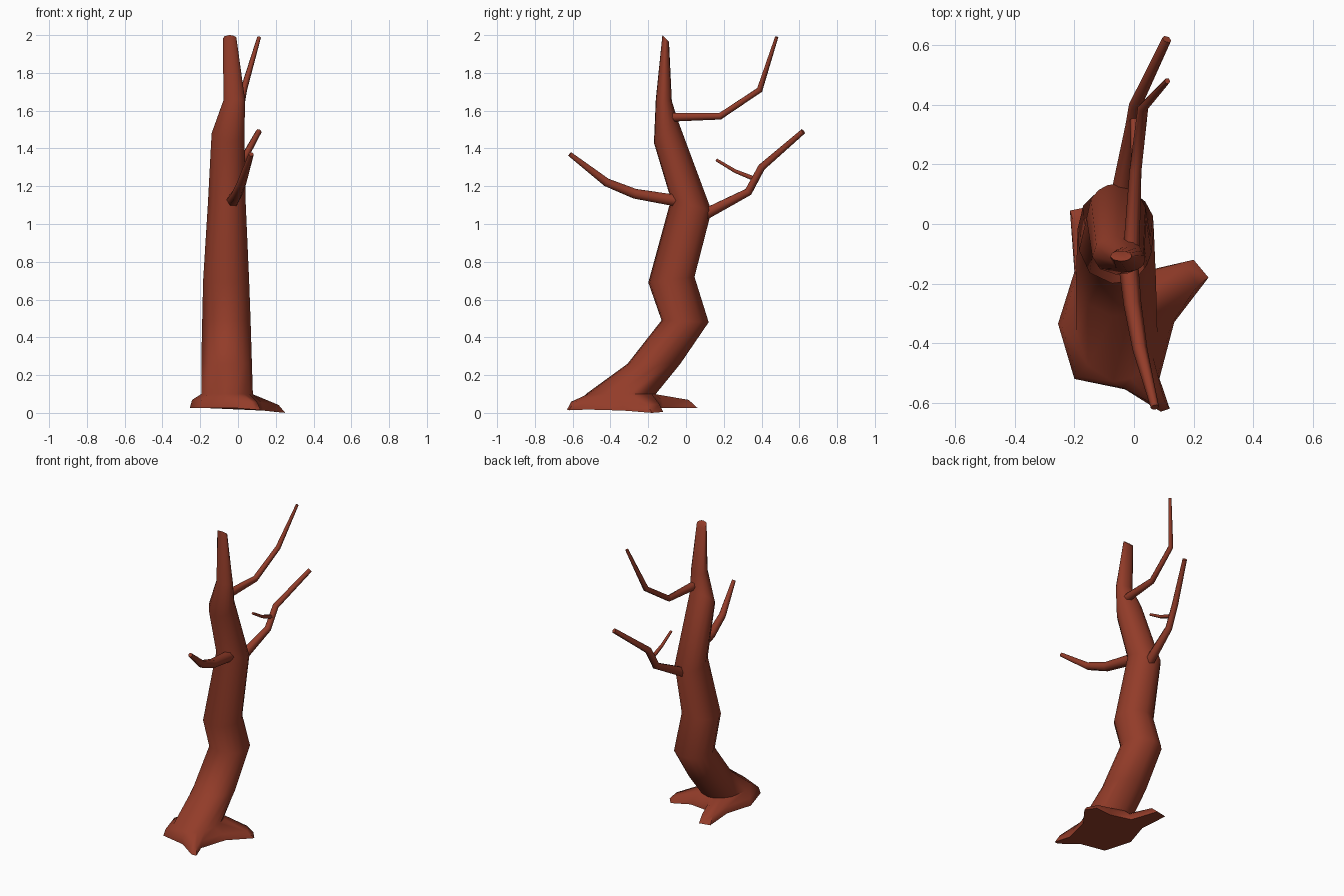
import bpy
import bmesh
from math import sin, cos, pi, radians
from mathutils import Vector

cube = bpy.data.objects.get("Cube")
if cube:
    bpy.data.objects.remove(cube, do_unlink=True)

# Bark material
bark = bpy.data.materials.new("red_brown_bark")
bark.use_nodes = True
colour = (0.29, 0.045, 0.022, 1)
bark.diffuse_color = colour
shader = bark.node_tree.nodes["Principled BSDF"]
shader.inputs["Base Color"].default_value = colour
shader.inputs["Roughness"].default_value = 0.9


def loft(name, rings):
    """Skin a closed tube through rings that share one point count."""
    bm = bmesh.new()
    loops = [[bm.verts.new(point) for point in ring] for ring in rings]
    count = len(loops[0])
    for low, high in zip(loops, loops[1:]):
        for i in range(count):
            j = (i + 1) % count
            bm.faces.new((low[i], low[j], high[j], high[i]))
    bm.faces.new(loops[0][::-1])
    bm.faces.new(loops[-1])
    bmesh.ops.recalc_face_normals(bm, faces=bm.faces)
    mesh = bpy.data.meshes.new(name)
    bm.to_mesh(mesh)
    bm.free()
    mesh.materials.append(bark)
    obj = bpy.data.objects.new(name, mesh)
    bpy.context.collection.objects.link(obj)
    bpy.ops.object.select_all(action="DESELECT")
    obj.select_set(True)
    bpy.context.view_layer.objects.active = obj
    bpy.ops.object.shade_smooth_by_angle(angle=radians(65))
    return obj


def trunk_ring(front_y, front_z, back_y, back_z, left_x, right_x):
    """Tilted ellipse spanning a front point, a back point and a width."""
    front = Vector((0, front_y, front_z))
    back = Vector((0, back_y, back_z))
    middle = (front + back) / 2 + Vector(((left_x + right_x) / 2, 0, 0))
    across = Vector(((right_x - left_x) / 2, 0, 0))
    along = (back - front) / 2
    return [middle + across * cos(radians(a)) + along * sin(radians(a))
            for a in ring_angles]


def branch(name, path, radii, sides=6):
    """Tapered tube along a bent path."""
    points = [Vector(p) for p in path]
    rings = []
    for i, (point, radius) in enumerate(zip(points, radii)):
        before = points[max(i - 1, 0)]
        after = points[min(i + 1, len(points) - 1)]
        tangent = Vector((0, 0, 0))
        for step in (point - before, after - point):
            if step.length > 0:
                tangent += step.normalized()
        tangent.normalize()
        u = Vector((1, 0, 0))
        u = (u - tangent * u.dot(tangent)).normalized()
        v = tangent.cross(u)
        rings.append([point + radius * (u * cos(2 * pi * k / sides) + v * sin(2 * pi * k / sides))
                      for k in range(sides)])
    return loft(name, rings)


# Root outline on the ground, counter-clockwise from the side root
outline = [(0.25, -0.18), (0.2, -0.12), (0.07, -0.15), (-0.08, -0.12),
           (-0.14, 0.06), (-0.215, 0.045), (-0.2, -0.16), (-0.255, -0.335),
           (-0.2, -0.52), (-0.03, -0.555), (0.09, -0.63), (0.12, -0.62),
           (0.085, -0.52), (0.135, -0.33)]
ring_angles = [15, 40, 62, 90, 108, 126, 148, 185, 225, 265, 290, 310, 330, 352]

# Trunk: bends forward and back while tapering to a slanted tip
trunk_rings = [trunk_ring(*spec) for spec in (
    (-0.53, 0.1, -0.16, 0.1, -0.195, 0.08),
    (-0.31, 0.26, -0.03, 0.26, -0.195, 0.075),
    (-0.13, 0.49, 0.12, 0.48, -0.19, 0.068),
    (-0.2, 0.69, 0.045, 0.72, -0.185, 0.06),
    (-0.08, 1.13, 0.135, 1.07, -0.16, 0.042),
    (-0.17, 1.43, -0.04, 1.54, -0.14, 0.035),
    (-0.16, 1.66, -0.075, 1.65, -0.077, 0.038),
    (-0.125, 2.0, -0.09, 1.965, -0.08, -0.008))]

# Flared roots: ground rim, then a shoulder blending into the trunk
ground = [Vector((x, y, max(0, 0.027 - 0.11 * max(0, x)))) for x, y in outline]
shoulder = []
for rim, base in zip(ground, trunk_rings[0]):
    point = rim.lerp(base, 0.2)
    point.z = rim.z + 0.042
    shoulder.append(point)
loft("trunk_and_roots", [ground, shoulder] + trunk_rings)

# Branches
branch("front_branch",
       [(-0.03, -0.03, 1.12), (-0.005, -0.27, 1.16), (0.02, -0.42, 1.22), (0.07, -0.615, 1.37)],
       [0.036, 0.03, 0.025, 0.014])
branch("lower_back_branch",
       [(-0.05, 0.06, 1.03), (-0.005, 0.33, 1.17), (0.005, 0.4, 1.3), (0.11, 0.62, 1.49)],
       [0.036, 0.024, 0.022, 0.016])
branch("back_twig",
       [(0, 0.36, 1.24), (0, 0.26, 1.28), (0, 0.16, 1.34)],
       [0.014, 0.011, 0.009])
branch("upper_back_branch",
       [(-0.01, -0.11, 1.565), (0.005, 0.18, 1.57), (0.03, 0.39, 1.71), (0.112, 0.48, 1.99)],
       [0.028, 0.02, 0.018, 0.01])
